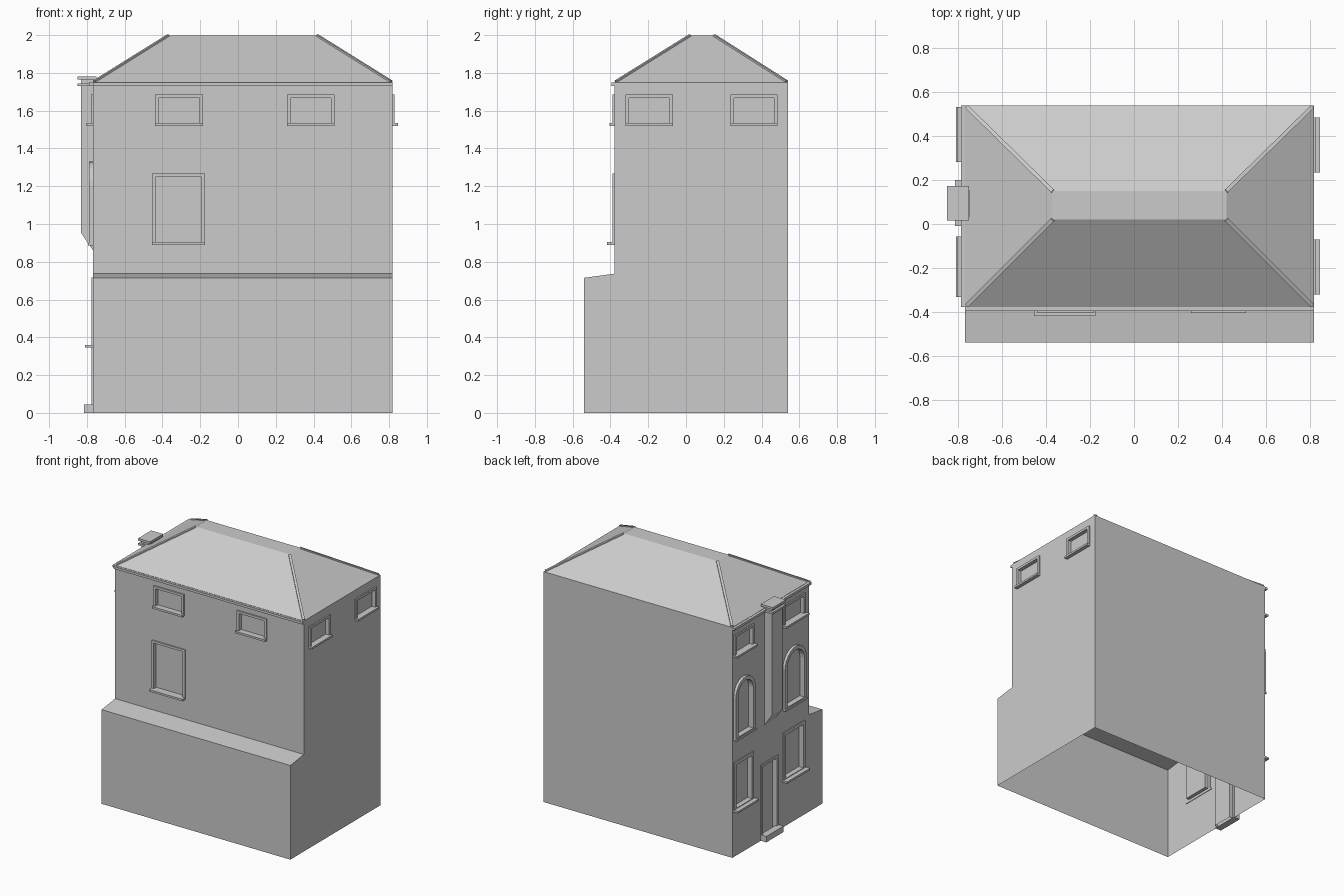
import bpy, bmesh, math
from mathutils import Vector

if "Cube" in bpy.data.objects:
    bpy.data.objects.remove(bpy.data.objects["Cube"])

LEFT, RIGHT, FRONT, BACK = -0.768, 0.818, -0.378, 0.54

# maps (along wall, outward distance, height) to world space
WALLS = {
    "left": lambda u, d, z: (LEFT - d, u, z),
    "right": lambda u, d, z: (RIGHT + d, u, z),
    "front": lambda u, d, z: (u, FRONT - d, z),
}


def finish(name, bm):
    bmesh.ops.recalc_face_normals(bm, faces=bm.faces)
    me = bpy.data.meshes.new(name)
    bm.to_mesh(me)
    bm.free()
    ob = bpy.data.objects.new(name, me)
    bpy.context.collection.objects.link(ob)
    return ob


def prism(bm, a, b):
    """Closed prism between two matching outlines."""
    va = [bm.verts.new(p) for p in a]
    vb = [bm.verts.new(p) for p in b]
    n = len(va)
    bm.faces.new(va)
    bm.faces.new(vb)
    for i in range(n):
        j = (i + 1) % n
        bm.faces.new((va[i], va[j], vb[j], vb[i]))


def box(bm, x0, x1, y0, y1, z0, z1):
    q = [(x0, y0), (x1, y0), (x1, y1), (x0, y1)]
    prism(bm, [(x, y, z0) for x, y in q], [(x, y, z1) for x, y in q])


def outline(u0, u1, z0, z1, arch):
    if not arch:
        return [(u0, z0), (u1, z0), (u1, z1), (u0, z1)]
    r, c = (u1 - u0) / 2, (u0 + u1) / 2
    top = [(c + r * math.cos(math.pi * i / 12), z1 - r + r * math.sin(math.pi * i / 12))
           for i in range(13)]
    return [(u0, z0), (u1, z0)] + top


cut = bmesh.new()


def opening(name, wall, u0, u1, z0, z1, out=0.01, sill=0.028, over=0.0,
            t=0.018, deep=0.02, arch=False, door=False):
    """Frame ring, sill and recess cutter for one window or door."""
    P = WALLS[wall]
    outer = outline(u0, u1, z0, z1, arch)
    inner = outline(u0 + t, u1 - t, z0 if door else z0 + t * 0.8, z1 - t, arch)
    bm = bmesh.new()
    rings = [[bm.verts.new(P(u, d, z)) for u, z in o]
             for o, d in ((outer, -0.004), (outer, out), (inner, out), (inner, -0.004))]
    n = len(outer)
    for k in range(4):
        a, b = rings[k], rings[(k + 1) % 4]
        for i in range(n):
            if door and i == 0 and k == 1:
                continue
            j = (i + 1) % n
            if door and i == 0:
                continue
            bm.faces.new((a[i], a[j], b[j], b[i]))
    if sill:
        s = outline(u0 - over, u1 + over, z0, z0 + 0.015, False)
        prism(bm, [P(u, -0.004, z) for u, z in s], [P(u, sill, z) for u, z in s])
    finish(name, bm)
    lo = [(u, z - 0.01 if door and z < 0.02 else z) for u, z in inner]
    prism(cut, [P(u, -deep, z) for u, z in lo], [P(u, 0.03, z) for u, z in lo])


# front and right windows
opening("front_upper_window_a", "front", -0.44, -0.185, 1.52, 1.685)
opening("front_upper_window_b", "front", 0.26, 0.51, 1.52, 1.685)
opening("front_tall_window", "front", -0.455, -0.175, 0.89, 1.268, sill=0.04)
opening("right_window_a", "right", -0.32, -0.07, 1.52, 1.685)
opening("right_window_b", "right", 0.235, 0.485, 1.52, 1.685)

# left facade: three storeys in two columns, door between
for tag, u0, u1 in (("back", 0.29, 0.525), ("front", -0.325, -0.065)):
    opening("left_upper_window_" + tag, "left", u0, u1, 1.52, 1.685, sill=0.035, over=0.008)
    opening("left_arched_window_" + tag, "left", u0, u1, 0.885, 1.332, out=0.02,
            sill=0.027, t=0.027, arch=True)
    opening("left_lower_window_" + tag, "left", u0, u1, 0.345, 0.718, out=0.008,
            sill=0.042, over=0.008, t=0.025, deep=0.03)
opening("door_frame", "left", 0.0, 0.2, 0.0, 0.577, out=0.008, sill=0, deep=0.03, door=True)

bm = bmesh.new()
box(bm, LEFT - 0.047, LEFT + 0.005, -0.008, 0.2, 0, 0.045)
finish("door_step", bm)

# main walls with lean-to, recessed by the cutters, then opened top and bottom
profile = [(-0.54, 0), (BACK, 0), (BACK, 1.75), (FRONT, 1.75), (FRONT, 0.737), (-0.54, 0.715)]
bm = bmesh.new()
prism(bm, [(LEFT, y, z) for y, z in profile], [(RIGHT, y, z) for y, z in profile])
walls = finish("walls", bm)
cutter = finish("recess_cutter", cut)
cutter.hide_render = True
mod = walls.modifiers.new("recesses", "BOOLEAN")
mod.object = cutter
mod.solver = "EXACT"
bpy.context.view_layer.objects.active = walls
bpy.ops.object.modifier_apply(modifier="recesses")
bpy.data.objects.remove(cutter)
bm = bmesh.new()
bm.from_mesh(walls.data)
ends = [f for f in bm.faces if all(v.co.z < 0.001 for v in f.verts)
        or all(v.co.z > 1.749 for v in f.verts)]
bmesh.ops.delete(bm, geom=ends, context="FACES")
bm.to_mesh(walls.data)
bm.free()

# hipped roof with flat top
base = [Vector(p) for p in ((LEFT, FRONT, 1.75), (RIGHT, FRONT, 1.75),
                            (RIGHT, BACK, 1.75), (LEFT, BACK, 1.75))]
peak = [Vector(p) for p in ((-0.37, 0.02, 1.998), (0.42, 0.02, 1.998),
                            (0.42, 0.15, 1.998), (-0.37, 0.15, 1.998))]
bm = bmesh.new()
prism(bm, base, peak)
bm.faces.ensure_lookup_table()
bmesh.ops.delete(bm, geom=[bm.faces[0]], context="FACES_ONLY")
finish("roof", bm)

# hip caps
bm = bmesh.new()
for a, b in zip(base, peak):
    d = (b - a).normalized()
    s = d.cross(Vector((0, 0, 1))).normalized() * 0.009
    h = s.cross(d).normalized() * 0.005
    prism(bm, *[[p + s - h, p + s + h, p - s + h, p - s - h] for p in (a + d * 0.012, b)])
finish("hip_caps", bm)

# eaves gutters on front and left
bm = bmesh.new()
box(bm, LEFT, RIGHT, FRONT - 0.017, FRONT + 0.005, 1.73, 1.748)
box(bm, LEFT - 0.02, LEFT + 0.005, FRONT, BACK, 1.73, 1.748)
finish("eaves", bm)

# chimney breast with sloped foot and caps
side = [(LEFT + 0.02, 0.84), (LEFT, 0.86), (-0.832, 0.955), (-0.832, 1.77), (LEFT + 0.02, 1.77)]
bm = bmesh.new()
prism(bm, [(x, 0.03, z) for x, z in side], [(x, 0.155, z) for x, z in side])
box(bm, -0.85, -0.75, 0.015, 0.172, 1.765, 1.782)
box(bm, -0.85, -0.75, 0.015, 0.172, 1.73, 1.745)
finish("chimney", bm)
